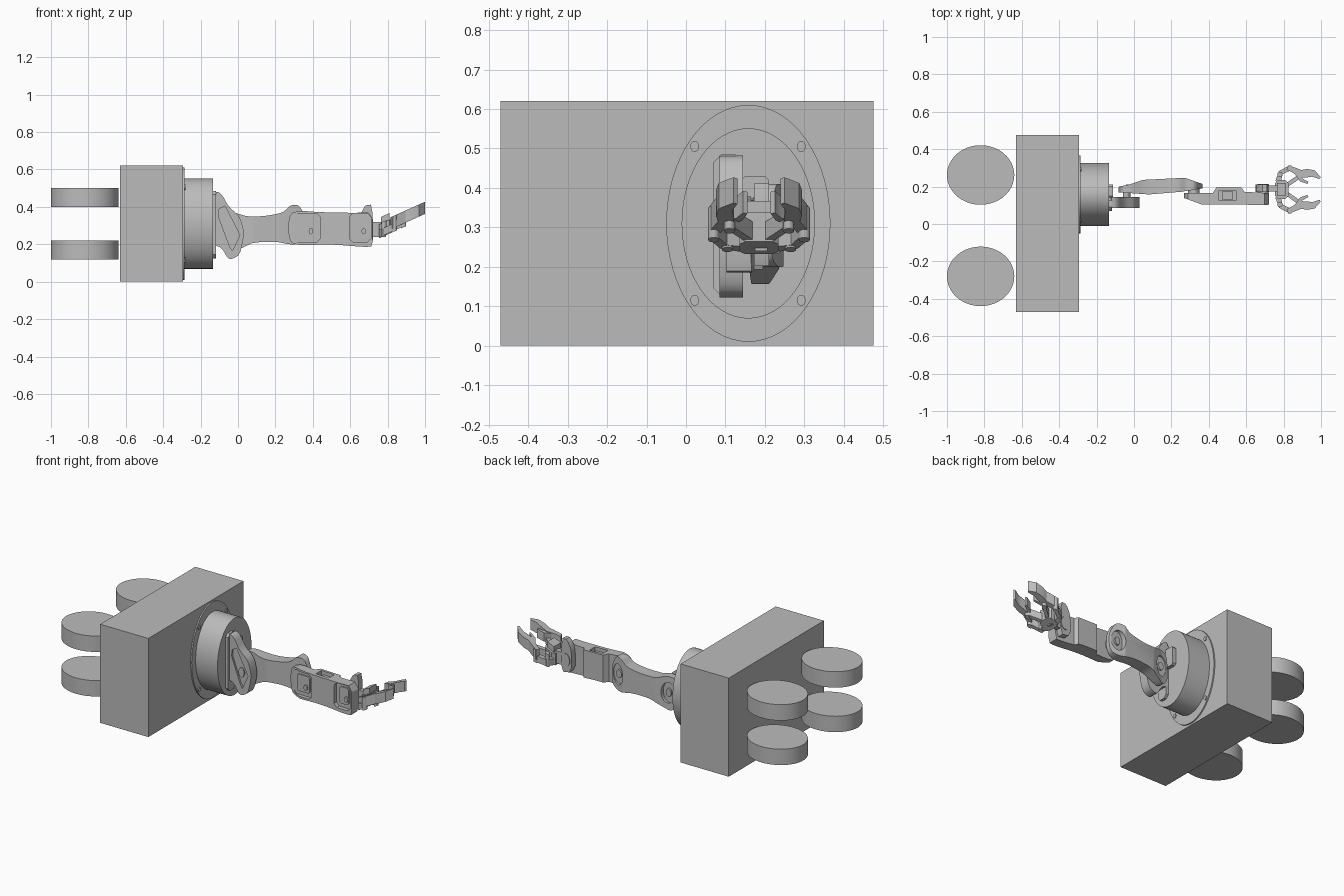
import bpy, bmesh, math
from mathutils import Matrix

cube = bpy.data.objects.get("Cube")
if cube:
    bpy.data.objects.remove(cube, do_unlink=True)

grey = bpy.data.materials.new("plain grey")
grey.use_nodes = True
grey.diffuse_color = (0.5, 0.5, 0.5, 1)
grey.node_tree.nodes["Principled BSDF"].inputs["Base Color"].default_value = (0.5, 0.5, 0.5, 1)


def prism(name, pts, axis, lo, hi):
    """Extrude an outline along an axis; the other two axes keep their order."""
    def place(p, d):
        return {"x": (d, p[0], p[1]), "y": (p[0], d, p[1]), "z": (p[0], p[1], d)}[axis]
    bm = bmesh.new()
    a = [bm.verts.new(place(p, lo)) for p in pts]
    b = [bm.verts.new(place(p, hi)) for p in pts]
    bm.faces.new(a)
    bm.faces.new(b)
    n = len(pts)
    for i in range(n):
        j = (i + 1) % n
        bm.faces.new((a[i], a[j], b[j], b[i]))
    bmesh.ops.recalc_face_normals(bm, faces=bm.faces)
    mesh = bpy.data.meshes.new(name)
    bm.to_mesh(mesh)
    bm.free()
    mesh.materials.append(grey)
    obj = bpy.data.objects.new(name, mesh)
    bpy.context.collection.objects.link(obj)
    return obj


def oval(c, r, n=48):
    return [(c[0] + r[0] * math.cos(t * math.tau / n),
             c[1] + r[1] * math.sin(t * math.tau / n)) for t in range(n)]


def rect(u0, u1, v0, v1, cut=0.0):
    """Rectangle with optionally chamfered corners."""
    if not cut:
        return [(u0, v0), (u1, v0), (u1, v1), (u0, v1)]
    return [(u0 + cut, v0), (u1 - cut, v0), (u1, v0 + cut), (u1, v1 - cut),
            (u1 - cut, v1), (u0 + cut, v1), (u0, v1 - cut), (u0, v0 + cut)]


def rounded(pts, steps=2):
    """Soften an outline by corner cutting."""
    for _ in range(steps):
        out = []
        for p, q in zip(pts, pts[1:] + pts[:1]):
            out += [(p[0] * k + q[0] * (1 - k), p[1] * k + q[1] * (1 - k)) for k in (0.8, 0.2)]
        pts = out
    return pts


def band(path, widths):
    """Outline of a strip following a path."""
    left, right = [], []
    for i, (p, w) in enumerate(zip(path, widths)):
        a, b = path[max(i - 1, 0)], path[min(i + 1, len(path) - 1)]
        dx, dy = b[0] - a[0], b[1] - a[1]
        s = w / 2 / math.hypot(dx, dy)
        left.append((p[0] - dy * s, p[1] + dx * s))
        right.append((p[0] + dy * s, p[1] - dx * s))
    return left + right[::-1]


def combine(obj, tool, mode="DIFFERENCE"):
    mod = obj.modifiers.new("shape", "BOOLEAN")
    mod.operation, mod.object, mod.solver = mode, tool, "EXACT"
    bpy.context.view_layer.objects.active = obj
    bpy.ops.object.modifier_apply(modifier=mod.name)
    bpy.data.objects.remove(tool, do_unlink=True)


# Body and wheels
prism("body", rect(-0.63, -0.295, -0.47, 0.475), "z", 0, 0.62)
for side, y in (("left", 0.262), ("right", -0.28)):
    for level, z in (("lower", 0.12), ("upper", 0.40)):
        prism(f"{level}_{side}_wheel", oval((-0.82, y), (0.18, 0.159), 64), "z", z, z + 0.1)

# Oval shoulder base with bolted flange
hub = (0.158, 0.31)
prism("flange", oval(hub, (0.208, 0.30), 64), "x", -0.295, -0.287)
prism("shoulder_base", oval(hub, (0.169, 0.241), 64), "x", -0.295, -0.135)
for y in (0.022, 0.292):
    for z in (0.115, 0.505):
        prism("flange_bolt", oval((y, z), (0.011, 0.014), 16), "x", -0.287, -0.282)

# Shoulder bracket with slanted recess
outline = [(-0.135, 0.485), (-0.09, 0.475), (-0.05, 0.4), (0.01, 0.35), (0.035, 0.26),
           (0.01, 0.14), (-0.05, 0.115), (-0.085, 0.18), (-0.135, 0.2)]
bracket = prism("shoulder_bracket", rounded(outline), "y", 0.085, 0.145)
slot = [(-0.1, 0.39), (-0.07, 0.405), (0.01, 0.25), (-0.03, 0.165), (-0.045, 0.19), (-0.105, 0.35)]
combine(bracket, prism("cutter", slot, "y", 0.07, 0.097))
prism("shoulder_servo", oval((-0.04, 0.26), (0.02, 0.03), 20), "y", 0.09, 0.17)
prism("shoulder_plate", rect(0.07, 0.145, 0.125, 0.485, 0.02), "x", -0.14, -0.118)
prism("shoulder_lug", rect(0.14, 0.21, 0.31, 0.43, 0.01), "x", -0.14, -0.112)

# Upper arm: front outline trimmed by top outline, with joint recesses behind
outline = [(-0.085, 0.27), (-0.07, 0.36), (-0.02, 0.37), (0.05, 0.348), (0.14, 0.35),
           (0.24, 0.368), (0.28, 0.41), (0.33, 0.41), (0.37, 0.32), (0.36, 0.22),
           (0.3, 0.195), (0.2, 0.215), (0.08, 0.21), (0.02, 0.18), (-0.04, 0.15), (-0.08, 0.19)]
arm = prism("upper_arm", rounded(outline), "y", 0.14, 0.26)
above = [(-0.09, 0.17), (-0.08, 0.2), (-0.03, 0.21), (0.05, 0.236), (0.27, 0.247), (0.365, 0.215),
         (0.365, 0.19), (0.25, 0.172), (0.08, 0.158)]
combine(arm, prism("cutter", above, "z", 0, 0.6), "INTERSECT")
for x, z, y in ((-0.025, 0.265, 0.2), (0.31, 0.3, 0.215)):
    combine(arm, prism("cutter", oval((x, z), (0.042, 0.065)), "y", y, 0.3))
    prism("joint_cap", oval((x, z), (0.018, 0.026), 20), "y", y - 0.03, y + 0.01)
prism("elbow_pin", oval((0.32, 0.29), (0.03, 0.042), 24), "y", 0.14, 0.19)

# Forearm: shell with square servo windows and a hollow centre
outline = [(0.265, 0.29), (0.28, 0.21), (0.33, 0.195), (0.5, 0.2), (0.68, 0.185), (0.722, 0.19),
           (0.722, 0.37), (0.6, 0.368), (0.43, 0.372), (0.33, 0.38), (0.28, 0.365)]
forearm = prism("forearm", rounded(outline, 1), "y", 0.09, 0.2)
above = [(0.265, 0.165), (0.265, 0.14), (0.36, 0.105), (0.72, 0.102), (0.725, 0.165),
         (0.59, 0.172), (0.575, 0.195), (0.44, 0.195), (0.42, 0.165)]
combine(forearm, prism("cutter", above, "z", 0, 0.6), "INTERSECT")
for x0, x1 in ((0.3, 0.44), (0.595, 0.71)):
    combine(forearm, prism("cutter", rect(x0, x1, 0.21, 0.365, 0.02), "y", 0.05, 0.128))
    prism("servo_window", rect(x0 + 0.025, x1 - 0.025, 0.235, 0.34, 0.01), "y", 0.12, 0.135)
    prism("servo_horn", oval(((x0 + x1) / 2 + 0.02, 0.27), (0.012, 0.017), 16), "y", 0.11, 0.13)
combine(forearm, prism("cutter", rect(0.455, 0.545, 0.125, 0.18), "z", 0.3, 0.6))
prism("forearm_motor", rect(0.47, 0.53, 0.13, 0.175), "z", 0.28, 0.35)

# Wrist yoke
yoke = [(0.65, 0.21), (0.65, 0.35), (0.68, 0.41), (0.718, 0.412), (0.722, 0.2)]
prism("wrist_yoke", rounded(yoke, 1), "y", 0.172, 0.21)
prism("wrist_pin", oval((0.69, 0.28), (0.03, 0.042), 24), "y", 0.15, 0.215)
prism("wrist_link", rect(0.71, 0.79, 0.175, 0.207), "z", 0.24, 0.32)

# Gripper, built flat about z = 0 and then sheared upward along x
mid = 0.185
hand = []


def hand_part(name, pts, lo, hi):
    hand.append(prism(name, pts, "z", lo, hi))


hand_part("palm", rect(0.755, 0.825, 0.135, 0.235, 0.015), -0.05, 0.025)
hand_part("palm_motor", rect(0.765, 0.81, 0.15, 0.22), 0.025, 0.06)
for name, s in (("left", 1), ("right", -1)):
    def flip(pts):
        return [(x, mid + s * y) for x, y in pts]
    hand_part(name + "_drive_link", flip(band([(0.77, 0.04), (0.785, 0.09), (0.835, 0.115)],
                                              [0.03, 0.026, 0.026])), -0.045, -0.005)
    hand_part(name + "_inner_link", flip(band([(0.82, 0.025), (0.885, 0.07)],
                                              [0.022, 0.022])), -0.045, 0.0)
    claw = [(0.82, 0.117), (0.855, 0.103), (0.89, 0.083), (0.925, 0.087), (0.96, 0.085), (0.995, 0.06)]
    hand_part(name + "_claw", flip(band(claw, [0.025, 0.03, 0.042, 0.045, 0.036, 0.012])), -0.03, 0.035)
    tip = [(0.87, 0.085), (0.895, 0.05), (0.93, 0.035)]
    hand_part(name + "_finger_pad", flip(band(tip, [0.02, 0.02, 0.012])), -0.025, 0.03)
    for x, y in ((0.78, 0.08), (0.835, 0.115), (0.885, 0.075)):
        hand_part(name + "_link_pin", oval((x, mid + s * y), (0.014, 0.014), 16), -0.05, 0.03)
tilt = Matrix.Identity(4)
tilt[2][0] = 0.45
tilt[2][3] = 0.28 - 0.45 * 0.75
for part in hand:
    part.data.transform(tilt)

# Smooth curved walls, keep the hard edges
bpy.ops.object.select_all(action="DESELECT")
for obj in bpy.context.collection.objects:
    if obj.type == "MESH" and grey.name in obj.data.materials:
        obj.select_set(True)
        bpy.context.view_layer.objects.active = obj
bpy.ops.object.shade_smooth_by_angle(angle=math.radians(30))
